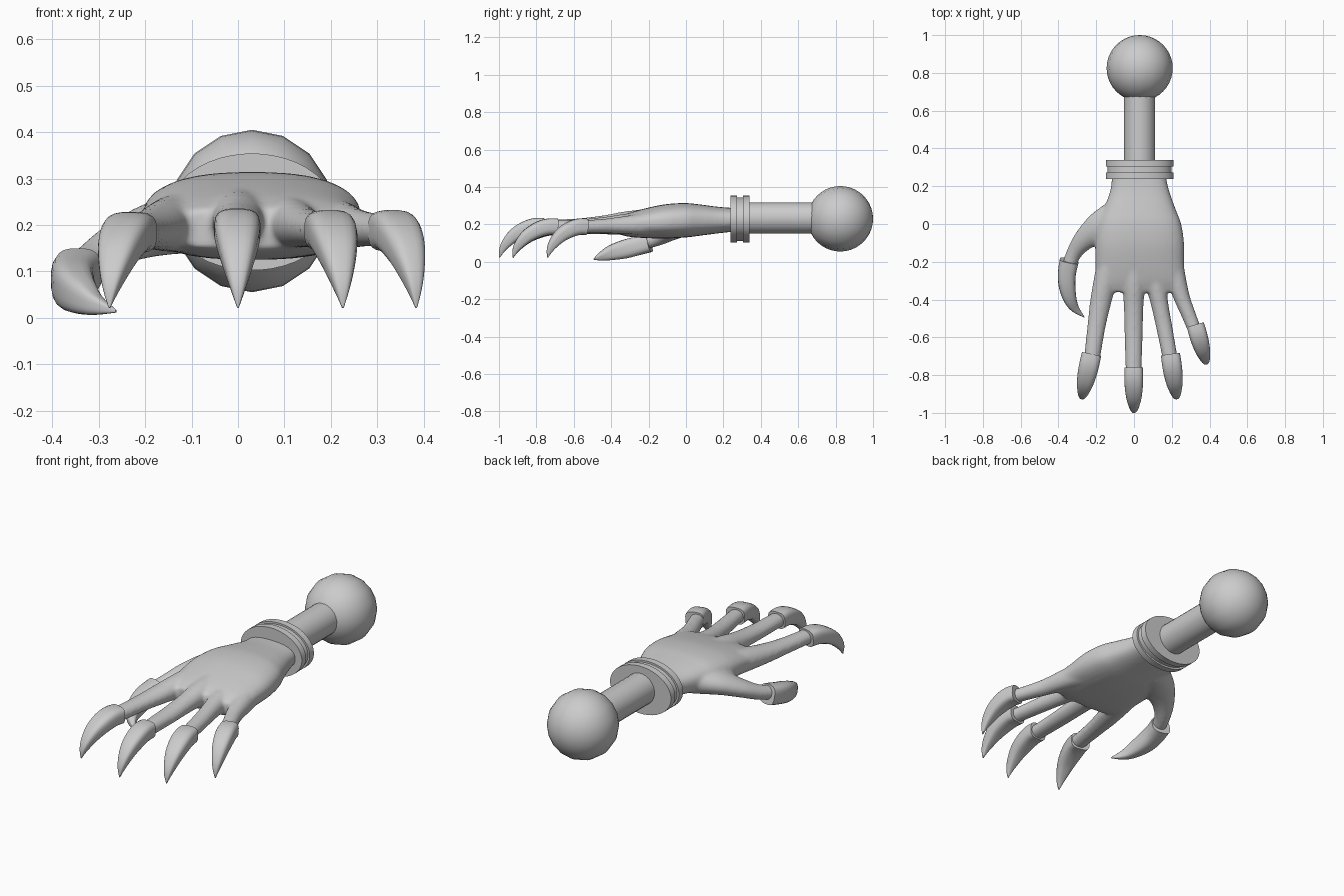
import bpy, bmesh, math
from mathutils import Vector, Matrix

grey = bpy.data.materials.new("grey")
grey.diffuse_color = (0.6, 0.6, 0.6, 1)


def finish(name, bm, angle=40):
    bmesh.ops.recalc_face_normals(bm, faces=bm.faces)
    mesh = bpy.data.meshes.new(name)
    bm.to_mesh(mesh)
    bm.free()
    mesh.materials.append(grey)
    ob = bpy.data.objects.new(name, mesh)
    bpy.context.collection.objects.link(ob)
    bpy.ops.object.select_all(action='DESELECT')
    ob.select_set(True)
    bpy.context.view_layer.objects.active = ob
    bpy.ops.object.shade_smooth_by_angle(angle=math.radians(angle))
    return ob


def spline(keys, steps):
    """Smooth rows of numbers through the key rows."""
    rows = []
    for i in range(len(keys) - 1):
        a, b = keys[max(i - 1, 0)], keys[i]
        c, d = keys[i + 1], keys[min(i + 2, len(keys) - 1)]
        for s in range(steps):
            t = s / steps
            rows.append([q + 0.5 * t * (r - p + t * (2*p - 5*q + 4*r - u + t * (3*(q - r) + u - p)))
                         for p, q, r, u in zip(a, b, c, d)])
    rows.append(list(keys[-1]))
    return rows


def loft(bm, keys, sides=20, steps=4, power=1.0, fixed=None):
    """Sweep rounded sections; keys are (x, y, z, half width, half height)."""
    rows = spline(keys, steps)
    pts = [Vector(r[:3]) for r in rows]
    rings = []
    for i, r in enumerate(rows):
        tan = fixed or (pts[min(i + 1, len(pts) - 1)] - pts[max(i - 1, 0)]).normalized()
        side = tan.cross(Vector((0, 0, 1))).normalized()
        up = side.cross(tan)
        ring = []
        for k in range(sides):
            a = 2 * math.pi * (k + 0.5) / sides
            c, s = math.cos(a), math.sin(a)
            u = math.copysign(abs(c) ** power, c) * r[3]
            v = math.copysign(abs(s) ** power, s) * r[4]
            ring.append(bm.verts.new(pts[i] + side * u + up * v))
        rings.append(ring)
    for a, b in zip(rings, rings[1:]):
        for k in range(sides):
            j = (k + 1) % sides
            bm.faces.new((a[k], a[j], b[j], b[k]))
    bm.faces.new(rings[0])
    bm.faces.new(rings[-1])


# hand: palm, fingers and thumb fused into one skin
bm = bmesh.new()
loft(bm, [(0.025, 0.27, 0.225, 0.14, 0.062), (0.03, 0.18, 0.223, 0.155, 0.07),
          (0.03, 0.08, 0.223, 0.19, 0.083), (0.03, 0.0, 0.222, 0.22, 0.092),
          (0.03, -0.1, 0.217, 0.235, 0.092), (0.03, -0.2, 0.208, 0.235, 0.082),
          (0.035, -0.3, 0.198, 0.235, 0.065), (0.035, -0.36, 0.192, 0.215, 0.045)],
     sides=32, power=0.8, fixed=Vector((0, -1, 0)))
fingers = [
    [(-0.11, -0.12, 0.21, 0.07, 0.07), (-0.15, -0.29, 0.2, 0.062, 0.058),
     (-0.178, -0.42, 0.192, 0.056, 0.046), (-0.2, -0.55, 0.187, 0.048, 0.038),
     (-0.225, -0.73, 0.183, 0.042, 0.036)],
    [(0.0, -0.15, 0.22, 0.07, 0.07), (0.0, -0.32, 0.212, 0.06, 0.058),
     (-0.002, -0.44, 0.202, 0.052, 0.046), (-0.002, -0.6, 0.192, 0.048, 0.038),
     (-0.002, -0.8, 0.188, 0.042, 0.036)],
    [(0.09, -0.15, 0.21, 0.07, 0.07), (0.115, -0.31, 0.203, 0.056, 0.056),
     (0.137, -0.43, 0.196, 0.046, 0.045), (0.163, -0.56, 0.19, 0.043, 0.038),
     (0.193, -0.72, 0.186, 0.04, 0.035)],
    [(0.16, -0.08, 0.21, 0.07, 0.07), (0.212, -0.25, 0.2, 0.056, 0.056),
     (0.25, -0.38, 0.194, 0.044, 0.043), (0.285, -0.47, 0.19, 0.039, 0.037),
     (0.325, -0.57, 0.187, 0.036, 0.034)],
    [(-0.08, 0.06, 0.21, 0.08, 0.07), (-0.18, -0.02, 0.19, 0.085, 0.058),
     (-0.26, -0.08, 0.158, 0.06, 0.045), (-0.315, -0.15, 0.123, 0.042, 0.038),
     (-0.348, -0.23, 0.1, 0.037, 0.036)]]
for keys in fingers:
    loft(bm, keys)
hand = finish("hand", bm, 180)
rm = hand.modifiers.new("fuse", 'REMESH')
rm.mode = 'VOXEL'
rm.voxel_size = 0.009
rm.use_smooth_shade = True
sm = hand.modifiers.new("soften", 'SMOOTH')
sm.factor = 0.5
sm.iterations = 7

# finger claws: boxy at the base, curving down to a point
claws = {"index": ((-0.225, -0.69), (-0.277, -0.925), 0.183, 0.052),
         "middle": ((-0.002, -0.76), (0.0, -0.997), 0.19, 0.049),
         "ring": ((0.193, -0.69), (0.226, -0.925), 0.187, 0.051),
         "little": ((0.325, -0.535), (0.384, -0.74), 0.187, 0.047)}
profile = [(0, 0, 1, 0.044), (0.2, 0.0, 1.02, 0.044), (0.42, -0.09, 0.98, 0.042),
           (0.66, -0.28, 0.82, 0.036), (0.85, -0.55, 0.55, 0.026),
           (0.95, -0.78, 0.3, 0.015), (1.0, -1.0, 0.04, 0.002)]
for name, (base, tip, z, w) in claws.items():
    bm = bmesh.new()
    loft(bm, [(base[0] + (tip[0] - base[0]) * t, base[1] + (tip[1] - base[1]) * t,
               z + d * (z - 0.022), w * ws, h) for t, d, ws, h in profile],
         sides=20, steps=3, power=0.62)
    finish(name + "_claw", bm)

# thumb claw: hooks inward
bm = bmesh.new()
loft(bm, [(-0.343, -0.195, 0.101, 0.051, 0.05), (-0.355, -0.26, 0.085, 0.048, 0.051),
          (-0.354, -0.33, 0.067, 0.044, 0.05), (-0.338, -0.4, 0.048, 0.034, 0.04),
          (-0.31, -0.45, 0.029, 0.021, 0.024), (-0.263, -0.493, 0.014, 0.002, 0.003)],
     steps=3, power=0.65)
finish("thumb_claw", bm)


def barrel(name, y0, y1, rx, rz, z, sides):
    bm = bmesh.new()
    loft(bm, [(0.03, y0, z, rx, rz), (0.03, y1, z, rx, rz)], sides, 1,
         fixed=Vector((0, 1, 0)))
    finish(name, bm)


# wrist cuff, arm rod and end ball
barrel("cuff_front_ring", 0.238, 0.273, 0.18, 0.126, 0.228, 40)
barrel("cuff_middle_band", 0.27, 0.31, 0.17, 0.116, 0.228, 40)
barrel("cuff_back_ring", 0.305, 0.34, 0.18, 0.126, 0.228, 40)
barrel("arm_rod", 0.3, 0.69, 0.083, 0.083, 0.234, 24)

bm = bmesh.new()
bmesh.ops.create_uvsphere(bm, u_segments=16, v_segments=20, radius=0.175,
                          matrix=Matrix.Translation((0.03, 0.825, 0.23)) @ Matrix.Rotation(math.pi / 2, 4, 'X'))
finish("end_ball", bm)
